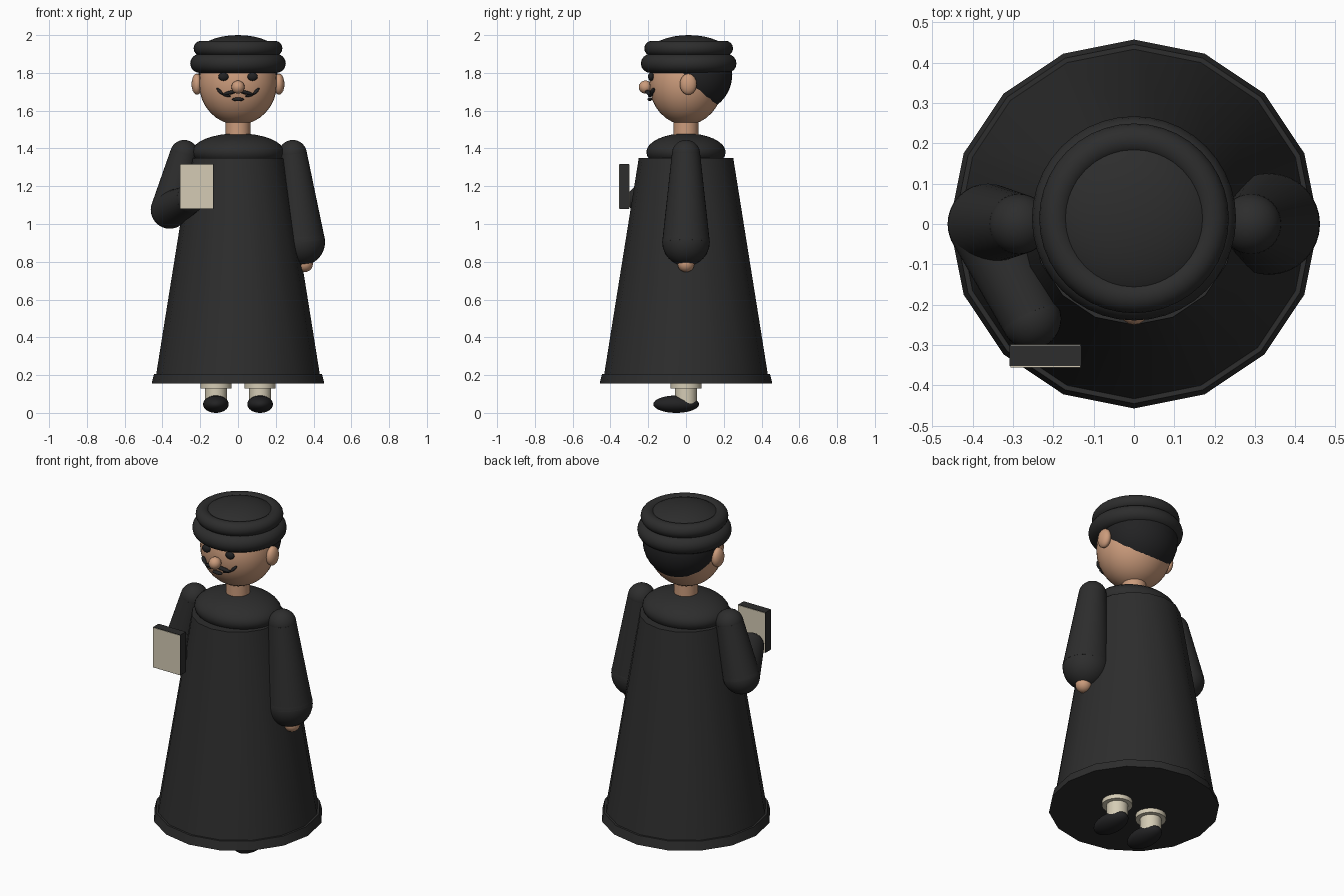
import bpy
from math import radians
from mathutils import Vector

cube = bpy.data.objects.get("Cube")
if cube:
    bpy.data.objects.remove(cube, do_unlink=True)


def material(name, rgb):
    m = bpy.data.materials.new(name)
    m.use_nodes = True
    m.diffuse_color = (*rgb, 1)
    bsdf = next(n for n in m.node_tree.nodes if n.type == 'BSDF_PRINCIPLED')
    bsdf.inputs["Base Color"].default_value = (*rgb, 1)
    bsdf.inputs["Roughness"].default_value = 0.8
    return m


CLOTH = material("charcoal cloth", (0.026, 0.026, 0.026))
BLACK = material("soft black", (0.016, 0.016, 0.017))
SKIN = material("skin", (0.60, 0.33, 0.20))
CREAM = material("cream", (0.66, 0.60, 0.46))


def finish(name, mat, smooth=True):
    ob = bpy.context.object
    ob.name = name
    ob.data.materials.append(mat)
    if smooth:
        bpy.ops.object.shade_smooth_by_angle(angle=radians(40))
    return ob


def ball(name, mat, loc, size, rot=(0, 0, 0), seg=32):
    bpy.ops.mesh.primitive_uv_sphere_add(segments=seg, ring_count=seg // 2, location=loc,
                                         rotation=[radians(a) for a in rot])
    bpy.context.object.scale = size if isinstance(size, tuple) else (size,) * 3
    return finish(name, mat)


def tube(name, mat, start, end, r1, r2, sides=32):
    a, b = Vector(start), Vector(end)
    bpy.ops.mesh.primitive_cone_add(vertices=sides, radius1=r1, radius2=r2,
                                    depth=(b - a).length, location=(a + b) / 2)
    bpy.context.object.rotation_euler = (b - a).to_track_quat('Z', 'Y').to_euler()
    return finish(name, mat)


def ring(name, mat, loc, major, minor):
    bpy.ops.mesh.primitive_torus_add(major_segments=40, minor_segments=16, location=loc,
                                     major_radius=major, minor_radius=minor)
    return finish(name, mat)


def box(name, mat, loc, size):
    bpy.ops.mesh.primitive_cube_add(size=1, location=loc)
    bpy.context.object.scale = size
    return finish(name, mat, False)


# Robe, hem and collar
tube("robe", CLOTH, (0, 0, 0.18), (0, 0, 1.35), 0.437, 0.25, 16)
tube("robe_hem", CLOTH, (0, 0, 0.155), (0, 0, 0.205), 0.457, 0.445, 16)
ball("collar", CLOTH, (0, 0, 1.38), (0.245, 0.21, 0.1))

# Neck, head and hair
tube("neck", SKIN, (0, 0, 1.42), (0, 0, 1.55), 0.065, 0.065)
ball("head", SKIN, (0, 0, 1.745), (0.207, 0.195, 0.22))
ball("hair", BLACK, (0, 0.045, 1.79), (0.21, 0.2, 0.2))

# Hat: two rolled bands and a low crown
ring("hat_lower_band", CLOTH, (0, 0.014, 1.85), 0.203, 0.05)
ring("hat_upper_band", CLOTH, (0, 0.014, 1.93), 0.195, 0.04)
ball("hat_crown", CLOTH, (0, 0.014, 1.9), (0.215, 0.215, 0.1))

# Face
ball("nose", SKIN, (0, -0.215, 1.725), 0.035, seg=16)
ball("mouth", BLACK, (0, -0.192, 1.66), (0.032, 0.012, 0.01), seg=16)
for side, s in (("left", 1), ("right", -1)):
    ball(side + "_ear", SKIN, (s * 0.217, 0.012, 1.74), (0.029, 0.045, 0.056), seg=20)
    ball(side + "_eye", BLACK, (s * 0.077, -0.185, 1.78), (0.027, 0.016, 0.022), seg=16)
    ball(side + "_moustache_inner", BLACK, (s * 0.04, -0.2, 1.696), (0.046, 0.014, 0.01),
         (0, s * 14, s * 15), 16)
    ball(side + "_moustache_lower", BLACK, (s * 0.062, -0.188, 1.682), (0.026, 0.012, 0.008),
         (0, -s * 15, s * 20), 16)
    ball(side + "_moustache_tip", BLACK, (s * 0.097, -0.178, 1.703), (0.024, 0.012, 0.008),
         (0, -s * 45, s * 25), 16)

    # Stockings and shoes
    x = s * 0.117
    tube(side + "_trouser_cuff", CREAM, (x, 0, 0.13), (x, 0, 0.2), 0.082, 0.082)
    tube(side + "_stocking", CREAM, (x, 0, 0.05), (x, 0, 0.15), 0.058, 0.058)
    ball(side + "_shoe", BLACK, (x, -0.052, 0.046), (0.068, 0.121, 0.046))


# Sleeves: tapered tubes with rounded joints
def sleeve(side, joints):
    for i, (p, r) in enumerate(joints):
        ball(f"{side}_sleeve_joint_{i}", CLOTH, p, r)
        if i:
            q, r0 = joints[i - 1]
            tube(f"{side}_sleeve_{i}", CLOTH, q, p, r0, r)


sleeve("left", [((0.29, 0, 1.37), 0.075), ((0.335, 0, 0.905), 0.126)])
ball("left_hand", SKIN, (0.352, 0, 0.79), 0.045, seg=20)
sleeve("right", [((-0.285, 0, 1.37), 0.075), ((-0.362, 0, 1.075), 0.1),
                 ((-0.255, -0.235, 1.13), 0.075)])

# Book with pale plates on both broad faces
box("book", CLOTH, (-0.219, -0.327, 1.199), (0.178, 0.051, 0.238))
for name, y in (("book_front_page", -0.353), ("book_back_page", -0.3005)):
    box(name, CREAM, (-0.219, y, 1.199), (0.174, 0.004, 0.234))
